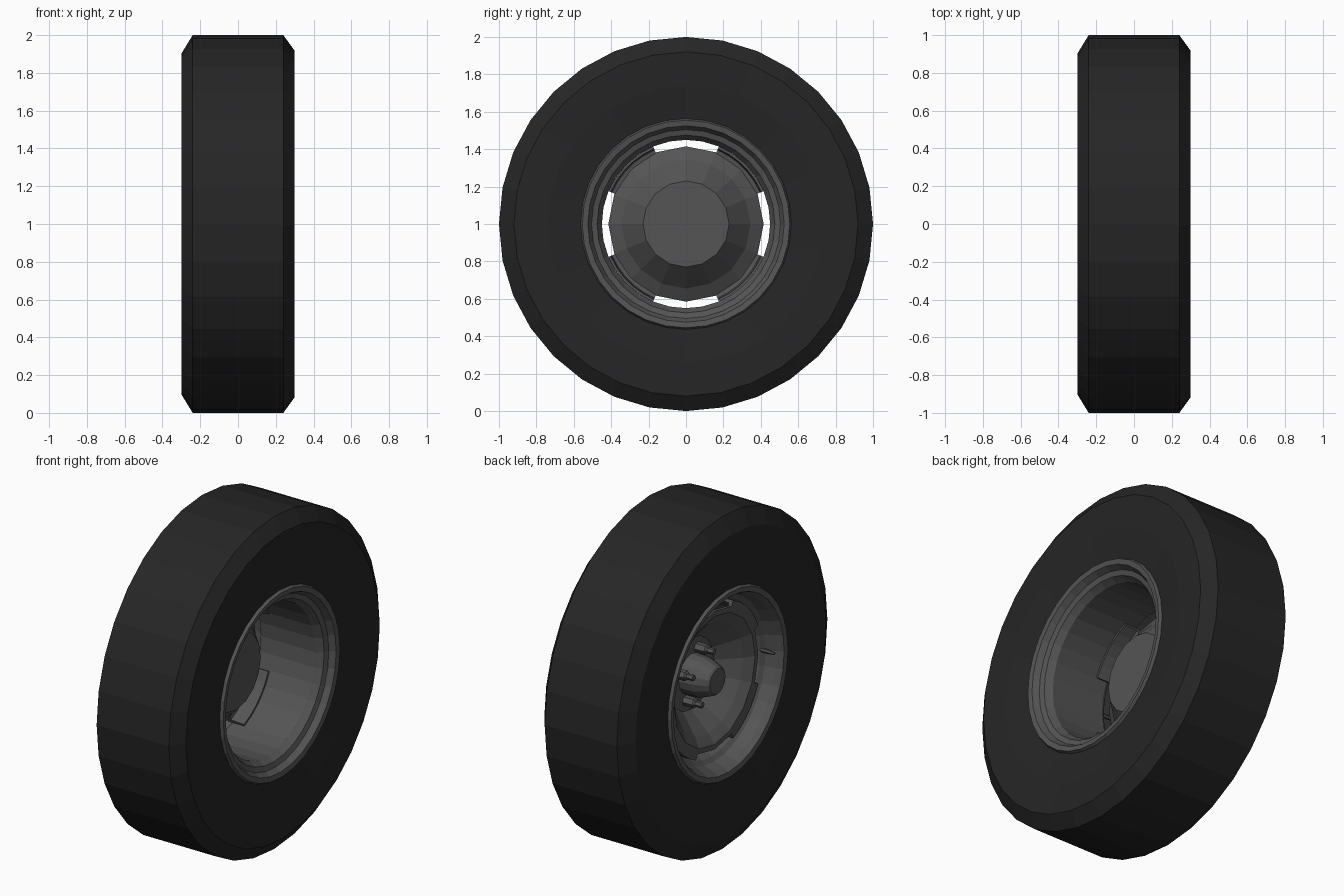
import bpy, bmesh, math

if "Cube" in bpy.data.objects:
    bpy.data.objects.remove(bpy.data.objects["Cube"])


def material(name, v):
    m = bpy.data.materials.new(name)
    m.diffuse_color = (v, v, v, 1)
    m.use_nodes = True
    m.node_tree.nodes["Principled BSDF"].inputs["Base Color"].default_value = m.diffuse_color
    return m


RUBBER = material("black_rubber", 0.019)
STEEL = material("grey_steel", 0.09)


def lathe(name, profile, sides, mat, centre=(0, 0), start=0.0, sweep=360.0,
          closed=False, smooth=None):
    """Turn a profile of (x, radius) points about an axis parallel to x."""
    bm = bmesh.new()
    full = sweep >= 360
    count = sides if full else sides + 1
    rings = []
    for x, r in profile:
        ring = []
        for j in range(count):
            a = math.radians(start + sweep * j / sides)
            ring.append(bm.verts.new((x, centre[0] + r * math.cos(a), centre[1] + r * math.sin(a))))
        rings.append(ring)
    n = len(rings)
    for i in range(n if closed else n - 1):
        p, q = rings[i], rings[(i + 1) % n]
        for j in range(sides):
            k = (j + 1) % count
            bm.faces.new((p[j], p[k], q[k], q[j]))
    if closed and not full:
        bm.faces.new([r[0] for r in rings])
        bm.faces.new([r[-1] for r in rings])
    bmesh.ops.remove_doubles(bm, verts=bm.verts, dist=1e-5)
    if closed or (profile[0][1] == 0 and profile[-1][1] == 0):
        bmesh.ops.recalc_face_normals(bm, faces=bm.faces)
    me = bpy.data.meshes.new(name)
    bm.to_mesh(me)
    bm.free()
    me.materials.append(mat)
    ob = bpy.data.objects.new(name, me)
    bpy.context.collection.objects.link(ob)
    if smooth:
        bpy.ops.object.select_all(action='DESELECT')
        ob.select_set(True)
        bpy.context.view_layer.objects.active = ob
        bpy.ops.object.shade_smooth_by_angle(angle=math.radians(smooth))
    return ob


MID = (0, 1)  # wheel centre in y, z

# Tyre: flat tread, bevelled shoulders, flat sidewalls
lathe("tyre", [(-0.27, 0.54), (-0.295, 0.74), (-0.298, 0.905), (-0.24, 1.0),
               (0.24, 1.0), (0.298, 0.92), (0.295, 0.74), (0.27, 0.54)],
      32, RUBBER, MID)

# Rim: stepped lips on both sides with a barrel between them
lathe("rim", [(0.27, 0.565), (0.29, 0.555), (0.285, 0.525), (0.25, 0.505),
              (0.24, 0.475), (0.215, 0.46), (0.20, 0.45), (-0.15, 0.45),
              (-0.17, 0.46), (-0.19, 0.485), (-0.25, 0.505), (-0.285, 0.525),
              (-0.29, 0.555), (-0.27, 0.565)],
      32, STEEL, MID)

# Dished centre disc, bulging toward the inner side
lathe("centre_disc", [(-0.01, 0), (-0.01, 0.23), (-0.13, 0.345), (-0.17, 0.415),
                      (-0.19, 0.415), (-0.19, 0.385), (-0.15, 0.33),
                      (-0.035, 0.215), (-0.035, 0)],
      16, STEEL, MID)

# Four flange tabs joining the disc to the barrel, leaving four slots
for i in range(4):
    lathe("disc_tab", [(-0.19, 0.405), (-0.19, 0.45), (-0.08, 0.45),
                       (-0.08, 0.437), (-0.165, 0.43), (-0.17, 0.405)],
          5, STEEL, MID, start=90 * i + 23, sweep=44, closed=True)

# Hub cap
lathe("hub", [(-0.03, 0), (-0.03, 0.12), (-0.12, 0.115), (-0.20, 0.085),
              (-0.21, 0.075), (-0.21, 0)], 16, STEEL, MID)

# Wheel nuts on studs
for i in range(4):
    a = math.radians(22 + 90 * i)
    lathe("wheel_nut", [(-0.03, 0), (-0.03, 0.03), (-0.10, 0.03), (-0.11, 0.018),
                        (-0.15, 0.018), (-0.15, 0)],
          6, STEEL, (0.15 * math.cos(a), 1 + 0.15 * math.sin(a)))

# Valve stem
lathe("valve", [(-0.16, 0), (-0.16, 0.012), (-0.22, 0.012), (-0.26, 0.007), (-0.26, 0)],
      6, STEEL, (-0.47, 1))
